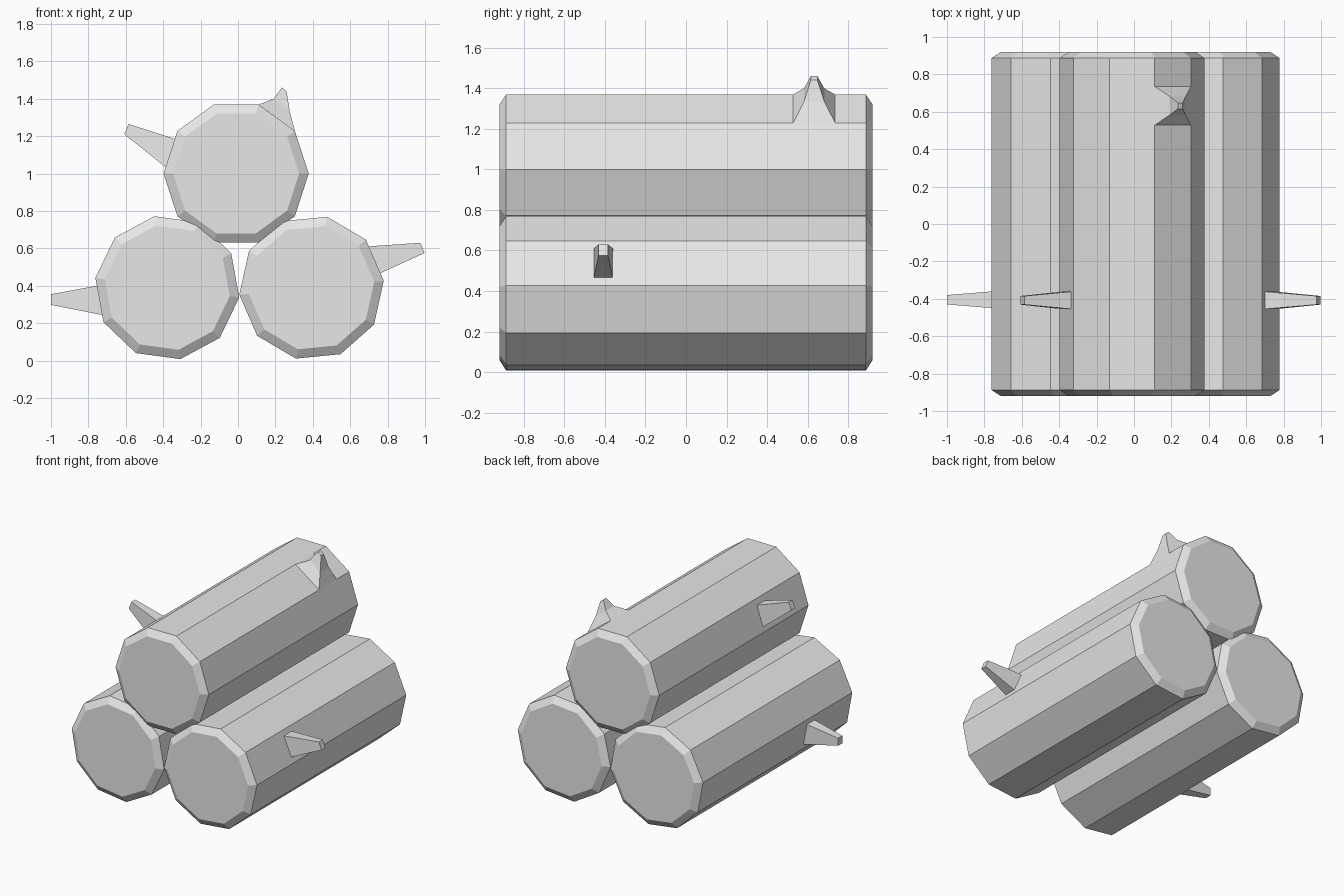
import bpy
import bmesh
from math import cos, sin, radians, tau

cube = bpy.data.objects.get("Cube")
if cube:
    bpy.data.objects.remove(cube, do_unlink=True)

# Single flat colour
GREY = (0.8, 0.8, 0.8, 1.0)
wood = bpy.data.materials.new("light grey")
wood.use_nodes = True
wood.diffuse_color = GREY
wood.node_tree.nodes["Principled BSDF"].inputs["Base Color"].default_value = GREY

SIDES = 10
RADIUS = 0.388
CAP_RADIUS = 0.337
HALF_LENGTH = 0.92
BEVEL = 0.033


def loft(name, rings):
    """Skin a list of vertex rings and close both ends."""
    bm = bmesh.new()
    loops = [[bm.verts.new(p) for p in ring] for ring in rings]
    for a, b in zip(loops, loops[1:]):
        n = len(a)
        for i in range(n):
            j = (i + 1) % n
            bm.faces.new((a[i], a[j], b[j], b[i]))
    bm.faces.new(loops[0])
    bm.faces.new(loops[-1])
    bmesh.ops.recalc_face_normals(bm, faces=bm.faces)
    mesh = bpy.data.meshes.new(name)
    bm.to_mesh(mesh)
    bm.free()
    mesh.materials.append(wood)
    obj = bpy.data.objects.new(name, mesh)
    bpy.context.collection.objects.link(obj)
    return obj


def log(name, x, z, turn):
    """Ten-sided log along y with chamfered ends."""
    def ring(r, y):
        angles = [radians(turn) + tau * i / SIDES for i in range(SIDES)]
        return [(x + r * cos(a), y, z + r * sin(a)) for a in angles]
    rim = HALF_LENGTH - BEVEL
    loft(name, [ring(CAP_RADIUS, -HALF_LENGTH), ring(RADIUS, -rim),
                ring(RADIUS, rim), ring(CAP_RADIUS, HALF_LENGTH)])


def stub(name, y, sections):
    """Four-sided stub; each section is (upper xz, lower xz, half width)."""
    rings = []
    for (x1, z1), (x2, z2), w in sections:
        rings.append([(x1, y - w, z1), (x1, y + w, z1),
                      (x2, y + w, z2), (x2, y - w, z2)])
    loft(name, rings)


# Logs
log("top_log", -0.01, 1.0, 0)
log("left_log", 0.393, 0.39, 5.5)
log("right_log", -0.378, 0.39, 28.3)

# Short cut branches
stub("top_log_branch", -0.408, [((-0.32, 1.18), (-0.375, 1.025), 0.048),
                                ((-0.585, 1.265), (-0.608, 1.21), 0.023)])
stub("left_log_branch", -0.408, [((0.685, 0.61), (0.745, 0.46), 0.048),
                                 ((0.976, 0.63), (0.997, 0.575), 0.023)])
stub("right_log_branch", -0.405, [((-0.73, 0.405), (-0.705, 0.24), 0.047),
                                  ((-1.0, 0.355), (-1.0, 0.298), 0.025)])

# Flared pointed knot near the back of the top log
stub("top_log_knot", 0.632, [((0.11, 1.369), (0.304, 1.228), 0.104),
                             ((0.19, 1.4), (0.276, 1.335), 0.05),
                             ((0.234, 1.46), (0.26, 1.44), 0.016)])
